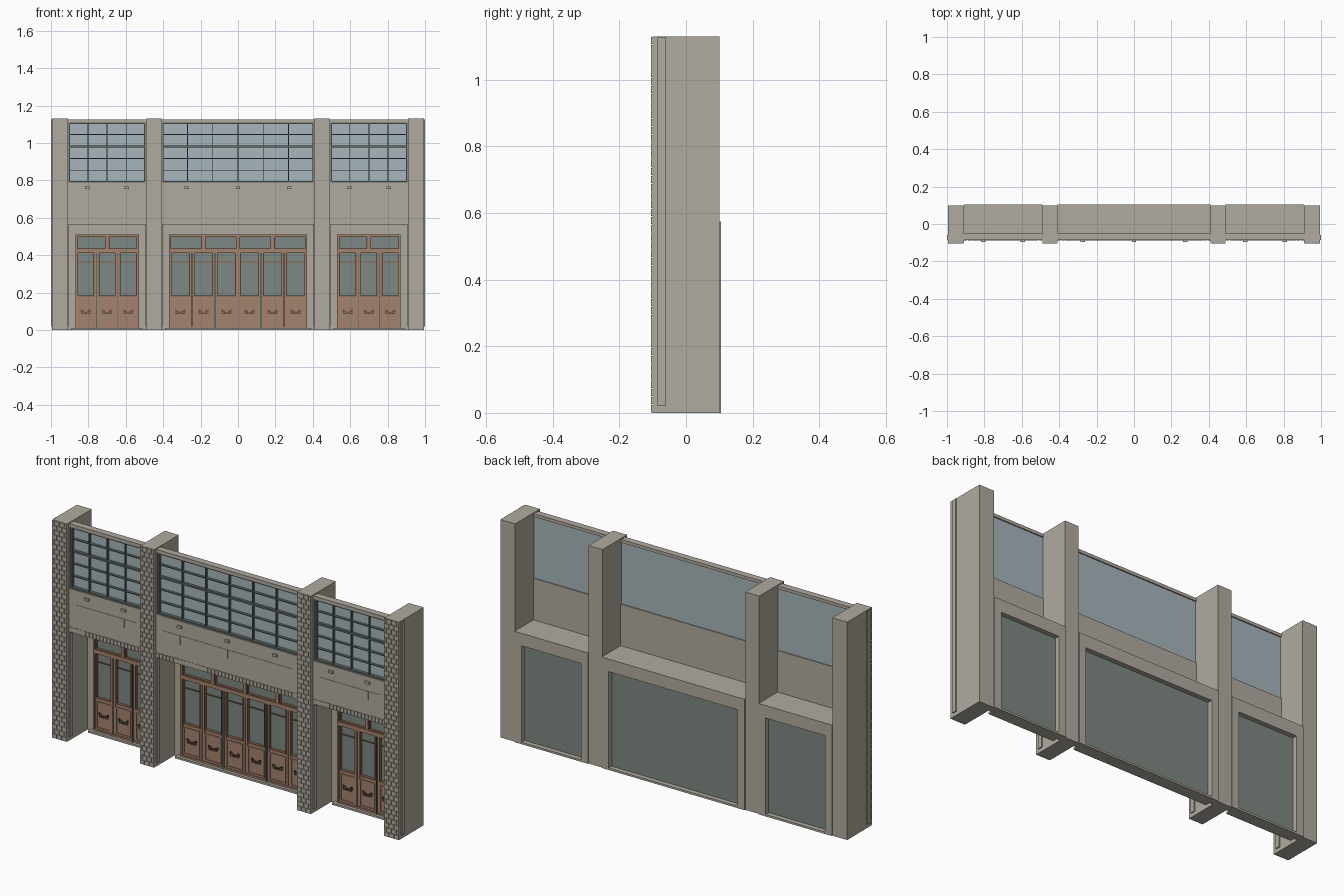
import bpy
import bmesh
from mathutils import Matrix, Vector

cube = bpy.data.objects.get("Cube")
if cube:
    bpy.data.objects.remove(cube, do_unlink=True)


def material(name, r, g, b):
    """Flat material from display colour values."""
    col = [c ** 2.2 for c in (r, g, b)] + [1.0]
    m = bpy.data.materials.new(name)
    m.use_nodes = True
    m.diffuse_color = col
    m.node_tree.nodes["Principled BSDF"].inputs["Base Color"].default_value = col
    return m


STONE = material("stone", 0.69, 0.665, 0.62)
WINDOW = material("window glass", 0.65, 0.71, 0.73)
DOOR_GLASS = material("door glass", 0.49, 0.53, 0.51)
WOOD = material("door wood", 0.64, 0.51, 0.43)
TRIM = material("door trim", 0.52, 0.38, 0.30)
METAL = material("window metal", 0.37, 0.41, 0.39)
ORNAMENT = material("dark ornament", 0.33, 0.27, 0.23)


def boxes(name, mat, items):
    """One object from boxes given as (x0, x1, y0, y1, z0, z1)."""
    bm = bmesh.new()
    for x0, x1, y0, y1, z0, z1 in items:
        centre = Vector((x0 + x1, y0 + y1, z0 + z1)) / 2
        size = Matrix.Diagonal((x1 - x0, y1 - y0, z1 - z0, 1))
        bmesh.ops.create_cube(bm, size=1, matrix=Matrix.Translation(centre) @ size)
    return finish(name, mat, bm)


def finish(name, mat, bm):
    me = bpy.data.meshes.new(name)
    bm.to_mesh(me)
    bm.free()
    me.materials.append(mat)
    ob = bpy.data.objects.new(name, me)
    bpy.context.collection.objects.link(ob)
    return ob


def border(x0, x1, y0, y1, z0, z1, t):
    """Four bars around a rectangle, inside its outline."""
    return [(x0, x0 + t, y0, y1, z0, z1), (x1 - t, x1, y0, y1, z0, z1),
            (x0 + t, x1 - t, y0, y1, z0, z0 + t), (x0 + t, x1 - t, y0, y1, z1 - t, z1)]


TOP, LEDGE, SILL, HEAD = 1.13, 0.575, 0.79, 1.11
DOOR_TOP, LEAF_TOP = 0.51, 0.425

# Pillars with a thin side strip and brick-faced fronts
pillars = [(-0.995, -0.91), (-0.49, -0.41), (0.41, 0.49), (0.91, 0.995)]
boxes("pillars", STONE, [(a, b, -0.101, 0.1, 0, TOP) for a, b in pillars])
boxes("pillar_side_strips", STONE,
      [(a - 0.005, b + 0.005, -0.085, -0.06, 0.02, TOP - 0.003) for a, b in pillars])
bricks = []
ROWS = 46
step = TOP / ROWS
for a, b in pillars:
    w = (b - a) / 3
    for r in range(ROWS):
        edges = [a + w * i for i in range(4)]
        if r % 2:
            edges = [a] + [a + w * (i + 0.5) for i in range(3)] + [b]
        for p, q in zip(edges, edges[1:]):
            bricks.append((p + 0.0012, q - 0.0012, -0.105, -0.1,
                           r * step + 0.0015, (r + 1) * step - 0.0015))
boxes("pillar_bricks", STONE, bricks)


def build_bay(side, x0, x1, d0, d1, columns, leaves, transoms):
    # Upper wall band, lintel and the ledge over the recess
    boxes(side + "_wall_band", STONE, [
        (x0, x1, -0.085, -0.05, LEDGE - 0.01, SILL),
        (x0, x1, -0.085, -0.05, HEAD, TOP - 0.004),
        (x0, x1, -0.05, 0.105, LEDGE - 0.012, LEDGE)])

    # Brick course, rail and small brackets on the band
    n = round((x1 - x0) / 0.02)
    w = (x1 - x0) / n
    boxes(side + "_brick_course", STONE,
          [(x0 + i * w + 0.002, x0 + (i + 1) * w - 0.002, -0.088, -0.085, 0.567, 0.592)
           for i in range(n)])
    span = (x1 - x0) / (columns // 2)
    fittings = [(x0 + 0.04, x1 - 0.04, -0.087, -0.085, 0.712, 0.715)]
    for i in range(columns // 2):
        c = x0 + span * (i + 0.5)
        fittings += [(c - 0.012, c + 0.012, -0.095, -0.085, 0.755, 0.767),
                     (c - 0.002, c + 0.002, -0.087, -0.085, 0.67, 0.712)]
    boxes(side + "_band_fittings", STONE, fittings)

    # Upper window: glass, frame and glazing bars
    boxes(side + "_window_glass", WINDOW, [(x0, x1, -0.062, -0.056, SILL, HEAD)])
    a, b = x0 + 0.005, x1 - 0.005
    bars = border(a, b, -0.08, -0.062, SILL, HEAD, 0.008)
    for i in range(1, columns):
        c = a + (b - a) * i / columns
        bars.append((c - 0.0025, c + 0.0025, -0.074, -0.062, SILL, HEAD))
    for i in range(1, 5):
        z = SILL + (HEAD - SILL) * i / 5
        t = 0.005 if i == 3 else 0.0022
        bars.append((a, b, -0.076, -0.062, z - t, z + t))
    boxes(side + "_window_bars", METAL, bars)

    # Recessed wall around the door opening, and the threshold
    boxes(side + "_recess_wall", STONE, [
        (x0, d0, 0.065, 0.105, 0, LEDGE - 0.012),
        (d1, x1, 0.065, 0.105, 0, LEDGE - 0.012),
        (d0, d1, 0.065, 0.105, DOOR_TOP, LEDGE - 0.012),
        (d0 - 0.02, d1 + 0.02, 0.04, 0.105, 0, 0.01)])
    boxes(side + "_door_glass", DOOR_GLASS, [(d0, d1, 0.074, 0.08, 0.01, DOOR_TOP)])

    # Door frame, transom bars and leaves
    wood = border(d0, d1, 0.055, 0.074, 0.01, DOOR_TOP, 0.009)
    wood.append((d0, d1, 0.055, 0.074, LEAF_TOP - 0.012, LEAF_TOP + 0.008))
    trim, dark = [], []
    tw = (d1 - d0) / transoms
    for i in range(transoms):
        p, q = d0 + tw * i, d0 + tw * (i + 1)
        if i:
            wood.append((p - 0.008, p + 0.008, 0.056, 0.074, LEAF_TOP, DOOR_TOP))
        trim += border(p + 0.008, q - 0.008, 0.06, 0.074,
                       LEAF_TOP + 0.007, DOOR_TOP - 0.008, 0.004)
    lw = (d1 - d0) / leaves
    ornament = bmesh.new()
    for i in range(leaves):
        p, q = d0 + lw * i, d0 + lw * (i + 1)
        m = (p + q) / 2
        wood += [(p + 0.001, p + 0.013, 0.06, 0.074, 0.01, LEAF_TOP),
                 (q - 0.013, q - 0.001, 0.06, 0.074, 0.01, LEAF_TOP),
                 (p + 0.013, q - 0.013, 0.062, 0.074, 0.01, 0.182)]
        trim += border(p + 0.011, q - 0.011, 0.058, 0.074, 0.18, LEAF_TOP - 0.01, 0.004)
        trim.append((p + 0.014, q - 0.014, 0.068, 0.074, 0.362, 0.366))
        wood += border(p + 0.014, q - 0.014, 0.058, 0.062, 0.025, 0.165, 0.006)
        if i and (leaves == 3 or i % 2 == 0):
            t = 0.0045 if leaves > 3 else 0.0015
            dark.append((p - t, p + t, 0.053, 0.074, 0.01, LEAF_TOP - 0.012))
        # Scroll ornament: two rings, a hub and curled ends
        for dx, dz, rad in ((-0.017, 0, 0.010), (0.017, 0, 0.010), (0, -0.004, 0.007),
                            (-0.024, 0.01, 0.005), (0.024, 0.01, 0.005)):
            ring(ornament, m + dx, 0.095 + dz, rad)
    boxes(side + "_door_wood", WOOD, wood)
    boxes(side + "_door_trim", TRIM, trim)
    boxes(side + "_door_mullions", METAL, dark)
    finish(side + "_door_ornaments", ORNAMENT, ornament)


def ring(bm, x, z, rad):
    """Flat ring standing upright on a door panel."""
    spin = Matrix.Rotation(1.5708, 4, "X")
    loops = []
    for r, y in ((rad, 0.062), (rad, 0.057), (rad * 0.5, 0.057), (rad * 0.5, 0.062)):
        loops.append(bmesh.ops.create_circle(
            bm, segments=10, radius=r, matrix=Matrix.Translation((x, y, z)) @ spin)["verts"])
    for a, b in zip(loops, loops[1:]):
        for i in range(10):
            j = (i + 1) % 10
            bm.faces.new((a[i], a[j], b[j], b[i]))
    bmesh.ops.recalc_face_normals(bm, faces=bm.faces)


build_bay("right", -0.91, -0.49, -0.87, -0.53, 4, 3, 2)
build_bay("centre", -0.41, 0.41, -0.37, 0.37, 6, 6, 4)
build_bay("left", 0.49, 0.91, 0.53, 0.87, 4, 3, 2)
